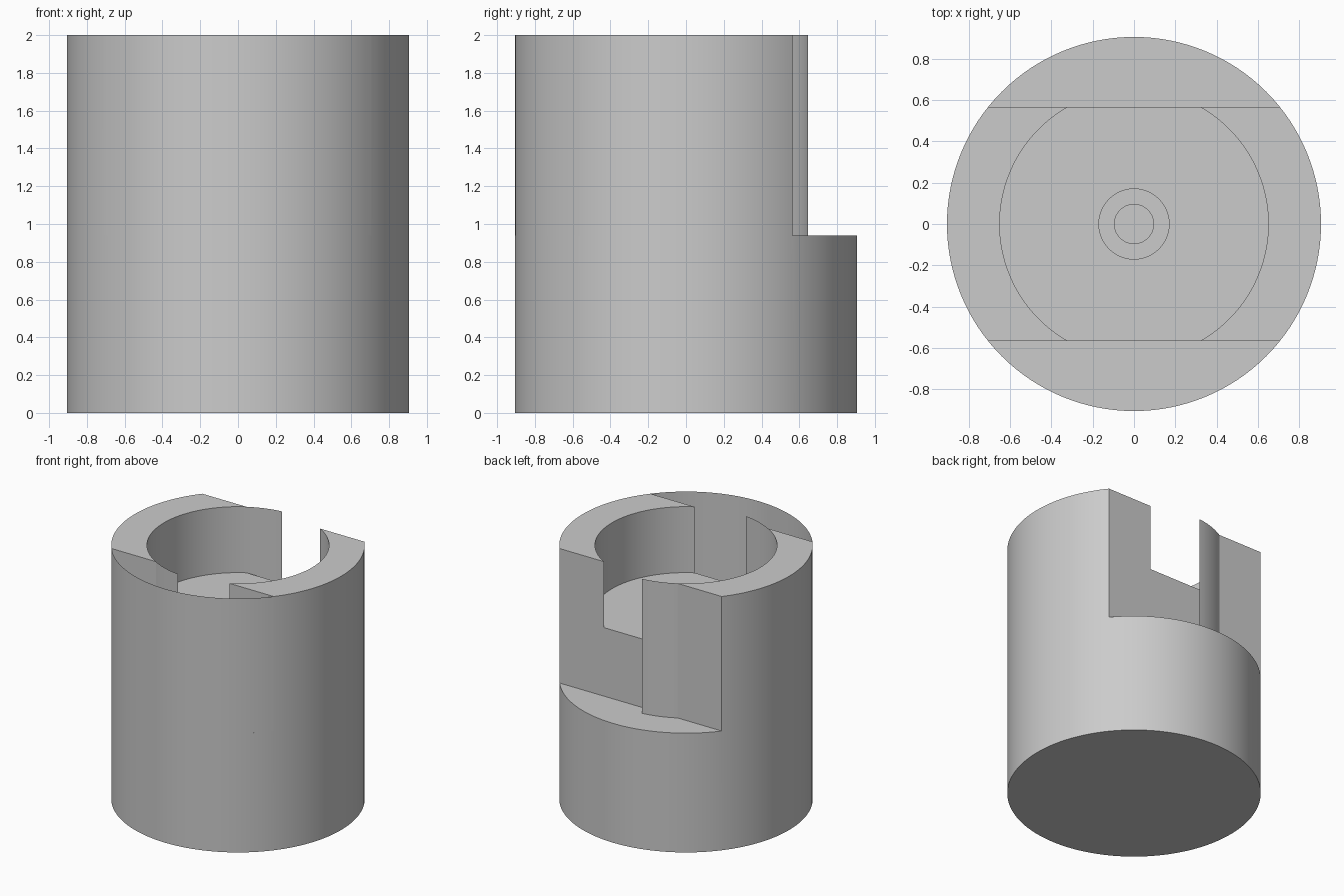
import bpy
from math import radians, asin, sin, cos, pi

if "Cube" in bpy.data.objects:
    bpy.data.objects.remove(bpy.data.objects["Cube"])

R, H = 0.905, 2.0          # outer radius, height
SHELF, FLOOR = 0.94, 1.48  # side step height, cup floor height
FLAT, BORE = 0.565, 0.65   # flat distance from axis, cup radius


def cylinder(name, r, z0, z1, sides=128):
    bpy.ops.mesh.primitive_cylinder_add(vertices=sides, radius=r, depth=z1 - z0,
                                        location=(0, 0, (z0 + z1) / 2))
    ob = bpy.context.object
    ob.name = name
    return ob


def box(name, x0, x1, y0, y1, z0, z1):
    bpy.ops.mesh.primitive_cube_add(size=1, location=((x0 + x1) / 2, (y0 + y1) / 2, (z0 + z1) / 2))
    ob = bpy.context.object
    ob.name = name
    ob.scale = (x1 - x0, y1 - y0, z1 - z0)
    return ob


def cut(target, cutter):
    cutter.hide_render = True
    mod = target.modifiers.new("cut", 'BOOLEAN')
    mod.operation = 'DIFFERENCE'
    mod.solver = 'EXACT'
    mod.object = cutter
    bpy.context.view_layer.objects.active = target
    bpy.ops.object.modifier_apply(modifier=mod.name)
    bpy.data.objects.remove(cutter)


def smooth(ob):
    bpy.ops.object.select_all(action='DESELECT')
    ob.select_set(True)
    bpy.context.view_layer.objects.active = ob
    bpy.ops.object.shade_smooth_by_angle(angle=radians(30))


def arc_sheet(name, r, a0, a1, z0, z1, n):
    """Thin curved wall with its vertical edges at angles a0 and a1."""
    verts, faces = [], []
    for i in range(n + 1):
        a = a0 + (a1 - a0) * i / n
        verts += [(r * cos(a), r * sin(a), z0), (r * cos(a), r * sin(a), z1)]
    for i in range(n):
        faces.append((2 * i, 2 * i + 2, 2 * i + 3, 2 * i + 1))
    me = bpy.data.meshes.new(name)
    me.from_pydata(verts, [], faces)
    ob = bpy.data.objects.new(name, me)
    bpy.context.collection.objects.link(ob)
    smooth(ob)
    return ob


# Body: cylinder with two stepped flats, an open cup and a centre hole
body = cylinder("body", R, 0, H)
for s in (1, -1):
    y0, y1 = sorted((s * FLAT, s * 1.2))
    cut(body, box("flat_cutter", -1.2, 1.2, y0, y1, SHELF, H + 0.2))
cut(body, cylinder("cup_cutter", BORE, FLOOR, H + 0.2))
cut(body, cylinder("counterbore_cutter", 0.17, FLOOR - 0.03, H + 0.2, 48))
cut(body, cylinder("hole_cutter", 0.095, 0.1, H + 0.2, 48))
smooth(body)

# Curved tabs that partly close both cup openings
t0, t1 = asin(0.07 / BORE), asin(0.322 / BORE)
arc_sheet("back_tab", BORE, pi / 2 + t0, pi / 2 + t1, SHELF, H, 10)
arc_sheet("front_tab", BORE, -pi / 2 - t1, -pi / 2 - t0, SHELF, H, 10)

# Thin outer skin standing in front of the front flat
half = pi / 2 - asin(FLAT / R)
arc_sheet("front_skin", R, -pi / 2 - half, -pi / 2 + half, SHELF, H, 40)
